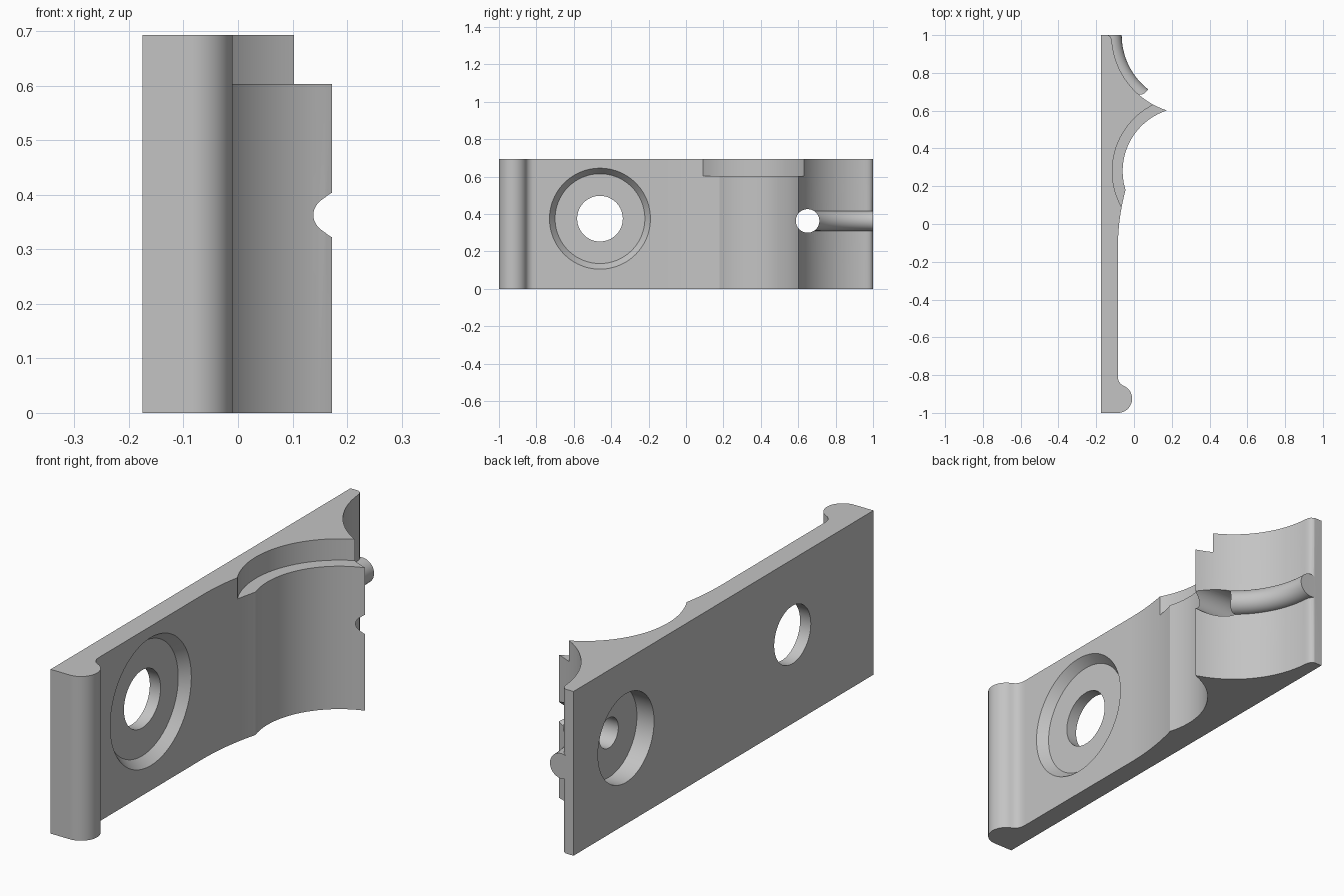
import bpy, bmesh
from math import sin, cos, pi, radians, atan2
from mathutils import Vector, Matrix

cube = bpy.data.objects.get("Cube")
if cube:
    bpy.data.objects.remove(cube, do_unlink=True)

HEIGHT = 0.693
BACK, FACE = -0.175, -0.085          # plate thickness along x
SADDLE = (0.277, 0.28)               # axis of the big concave seat
END_ARC = (0.30, 1.0)                # axis of the concave end
TIP = (0.172, 0.602)
PIN_Z = 0.363

grey = bpy.data.materials.new("plain grey")
grey.use_nodes = True
grey.diffuse_color = (0.55, 0.55, 0.55, 1)
grey.node_tree.nodes["Principled BSDF"].inputs["Base Color"].default_value = (0.55, 0.55, 0.55, 1)


def finish(name, bm):
    bmesh.ops.recalc_face_normals(bm, faces=bm.faces)
    mesh = bpy.data.meshes.new(name)
    bm.to_mesh(mesh)
    bm.free()
    mesh.materials.append(grey)
    ob = bpy.data.objects.new(name, mesh)
    bpy.context.collection.objects.link(ob)
    return ob


def arc(centre, r, a0, a1, n):
    return [(centre[0] + r * cos(a0 + (a1 - a0) * i / n),
             centre[1] + r * sin(a0 + (a1 - a0) * i / n)) for i in range(n + 1)]


def angle_to(centre, p):
    return atan2(p[1] - centre[1], p[0] - centre[0]) % (2 * pi)


def cone(name, r0, r1, p0, p1):
    """Frustum from p0 (radius r0) to p1 (radius r1)."""
    p0, p1 = Vector(p0), Vector(p1)
    d = p1 - p0
    bm = bmesh.new()
    place = Matrix.Translation((p0 + p1) / 2) @ d.to_track_quat('Z', 'Y').to_matrix().to_4x4()
    bmesh.ops.create_cone(bm, cap_ends=True, segments=96, radius1=r0, radius2=r1,
                          depth=d.length, matrix=place)
    return finish(name, bm)


def combine(target, tool, operation):
    tool.hide_render = True
    mod = target.modifiers.new(tool.name, 'BOOLEAN')
    mod.operation, mod.solver, mod.object = operation, 'EXACT', tool
    bpy.context.view_layer.objects.active = target
    bpy.ops.object.modifier_apply(modifier=mod.name)
    bpy.data.objects.remove(tool, do_unlink=True)


# Plate outline: bulb, neck fillet, flat, gentle ramp, saddle, pointed tip, end arc
outline = [(BACK, 1.0), (BACK, -1.0)]
outline += arc((FACE, -0.925), 0.075, -pi / 2, radians(62), 24)
outline += [(-0.062, -0.853), (-0.072, -0.845), (-0.080, -0.833), (-0.084, -0.82), (FACE, -0.80)]
outline += [(FACE + 0.04 * (i / 10) ** 2, -0.12 + 0.03 * i) for i in range(10)]
outline += arc(SADDLE, 0.337, angle_to(SADDLE, (-0.045, 0.18)), angle_to(SADDLE, TIP), 40)[:-1]
outline += [TIP]
outline += arc(END_ARC, 0.418, angle_to(END_ARC, TIP), pi + 0.08, 32)[1:]
outline += [(-0.119, 0.98), (-0.125, 0.991), (-0.134, 0.998), (-0.14, 1.0)]

bm = bmesh.new()
base = bm.faces.new([bm.verts.new((x, y, 0)) for x, y in outline])
top = bmesh.ops.extrude_face_region(bm, geom=[base])["geom"]
bmesh.ops.translate(bm, vec=(0, 0, HEIGHT), verts=[v for v in top if isinstance(v, bmesh.types.BMVert)])
plate = finish("clamp_plate", bm)

# Curved rib half sunk into the concave end
bm = bmesh.new()
ring = bmesh.ops.create_circle(bm, cap_ends=True, segments=40, radius=0.053,
                               matrix=Matrix.Translation((END_ARC[0] - 0.418, 1.0, PIN_Z))
                               @ Matrix.Rotation(pi / 2, 4, 'X'))
bmesh.ops.spin(bm, geom=bm.verts[:] + bm.edges[:] + bm.faces[:], cent=(*END_ARC, PIN_Z),
               axis=(0, 0, 1), angle=radians(57), steps=28, use_duplicate=False)
bmesh.ops.remove_doubles(bm, verts=bm.verts, dist=1e-5)
# close both ends
bmesh.ops.holes_fill(bm, edges=[e for e in bm.edges if e.is_boundary], sides=0)
combine(plate, finish("curved_rib", bm), 'UNION')

# Ledge cut into the top of the saddle
combine(plate, cone("ledge_cut", 0.392, 0.392, (*SADDLE, 0.603), (*SADDLE, 0.9)), 'DIFFERENCE')

# Screw hole with a wide sloped recess on the face
screw = (-0.46, 0.375)
combine(plate, cone("screw_hole", 0.122, 0.122, (-0.4, *screw), (0.3, *screw)), 'DIFFERENCE')
combine(plate, cone("screw_recess", 0.24, 0.285, (-0.125, *screw), (-0.065, *screw)), 'DIFFERENCE')

# Small through hole by the tip, with a recess from the back
pin = (0.65, PIN_Z)
combine(plate, cone("back_recess", 0.187, 0.187, (-0.4, *pin), (-0.095, *pin)), 'DIFFERENCE')
combine(plate, cone("pin_hole", 0.063, 0.063, (-0.4, *pin), (0.4, *pin)), 'DIFFERENCE')

# Smooth the curved faces, keep the edges crisp
bpy.ops.object.select_all(action='DESELECT')
plate.select_set(True)
bpy.context.view_layer.objects.active = plate
bpy.ops.object.shade_smooth_by_angle(angle=radians(25))
weighted = plate.modifiers.new("weighted_normals", 'WEIGHTED_NORMAL')
weighted.keep_sharp = True
